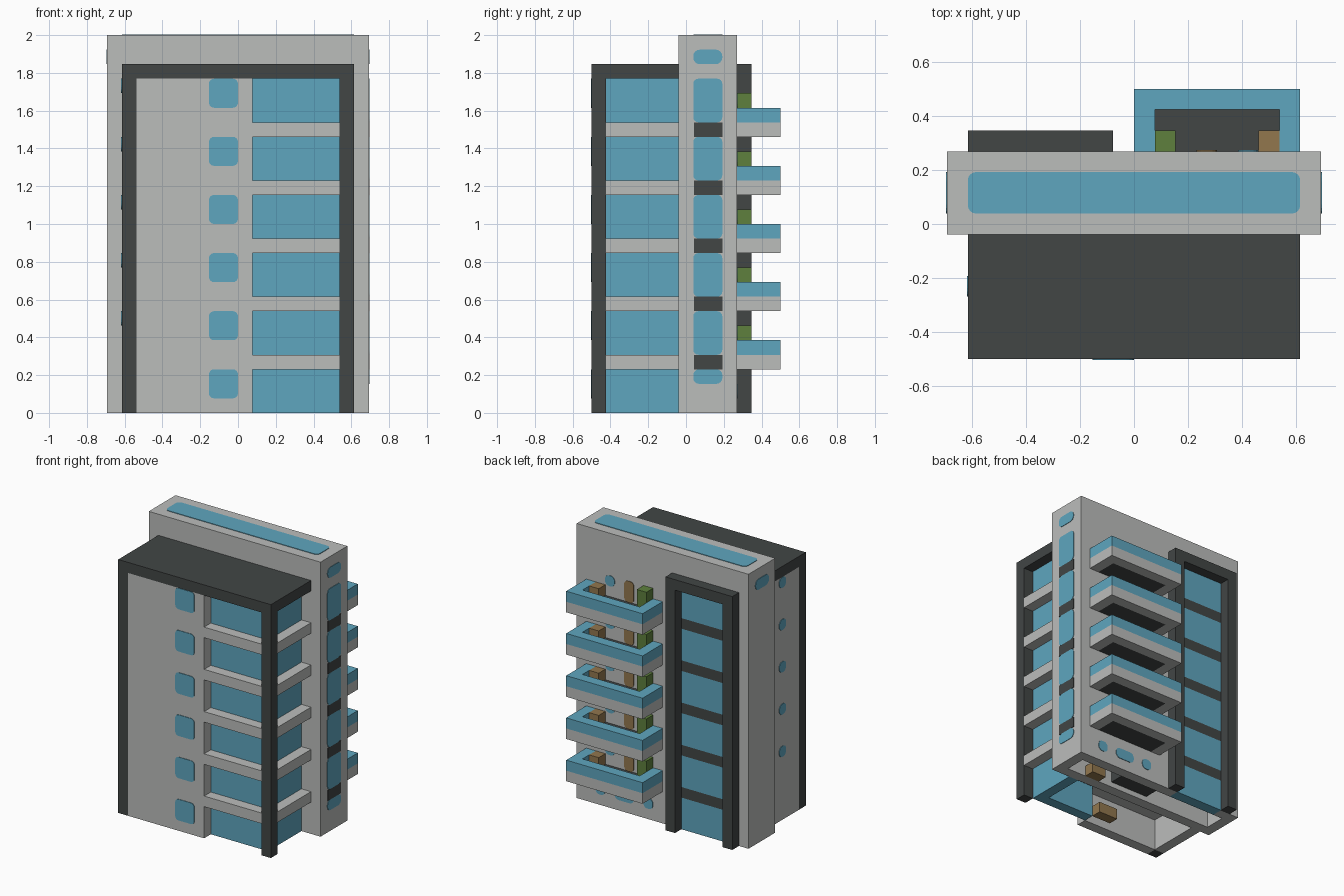
import bpy
import bmesh
import math

if "Cube" in bpy.data.objects:
    bpy.data.objects.remove(bpy.data.objects["Cube"], do_unlink=True)

U = 1 / 13  # building module
FLOORS = range(3, 20, 4)


def material(name, r, g, b):
    m = bpy.data.materials.new(name)
    m.use_nodes = True
    m.diffuse_color = (r, g, b, 1)
    shader = next(n for n in m.node_tree.nodes if n.type == 'BSDF_PRINCIPLED')
    shader.inputs["Base Color"].default_value = (r, g, b, 1)
    shader.inputs["Roughness"].default_value = 0.8
    return m


GREY = material("concrete grey", 0.50, 0.51, 0.50)
GLASS = material("glass blue", 0.114, 0.38, 0.52)
DARK = material("dark cladding", 0.054, 0.061, 0.060)
GREEN = material("plant green", 0.112, 0.216, 0.048)
BROWN = material("wood brown", 0.287, 0.184, 0.076)


def extrude(name, points, offset, mat):
    """Flat polygon pushed along an offset; sizes are in modules."""
    bm = bmesh.new()
    face = bm.faces.new([bm.verts.new([c * U for c in p]) for p in points])
    out = bmesh.ops.extrude_face_region(bm, geom=[face])
    new = [v for v in out["geom"] if isinstance(v, bmesh.types.BMVert)]
    bmesh.ops.translate(bm, verts=new, vec=[c * U for c in offset])
    bmesh.ops.recalc_face_normals(bm, faces=bm.faces)
    mesh = bpy.data.meshes.new(name)
    bm.to_mesh(mesh)
    bm.free()
    mesh.materials.append(mat)
    obj = bpy.data.objects.new(name, mesh)
    bpy.context.collection.objects.link(obj)
    return obj


def prism(name, outline, z0, z1, mat):
    return extrude(name, [(x, y, z0) for x, y in outline], (0, 0, z1 - z0), mat)


def box(name, x, y, z, mat):
    outline = [(x[0], y[0]), (x[1], y[0]), (x[1], y[1]), (x[0], y[1])]
    return prism(name, outline, z[0], z[1], mat)


def plate(name, axis, side, level, a, b, mat, r=0.0):
    """Thin panel, optionally with rounded corners, on a wall facing side * axis."""
    corners = [(a[1], b[1], 1, 1), (a[0], b[1], -1, 1),
               (a[0], b[0], -1, -1), (a[1], b[0], 1, -1)]
    flat = []
    for k, (p, q, sp, sq) in enumerate(corners):
        for step in range(5 if r else 1):
            t = math.pi / 2 * (k + step / 4)
            flat.append((p + r * (math.cos(t) - sp), q + r * (math.sin(t) - sq))
                        if r else (p, q))
    points = []
    for p, q in flat:
        co = [p, q]
        co.insert(axis, level)
        points.append(co)
    offset = [0, 0, 0]
    offset[axis] = side * 0.05
    return extrude(name, points, offset, mat)


# Tall central slab, open at ground level behind its outer walls
box("central_slab", (-9, 9), (-0.5, 3.5), (3, 26), GREY)
box("slab_front_wall", (-9, 9), (-0.5, 0.5), (0, 3), GREY)
for x in (-9, 8):
    box("slab_end_wall", (x, x + 1), (0.5, 2.5), (0, 3), GREY)
box("slab_back_wall_right", (-9, -7), (2.5, 3.5), (0, 3), GREY)
box("slab_back_wall_left", (-2, 9), (2.5, 3.5), (0, 3), GREY)
box("lobby_back_glass", (-7, -2), (2.5, 3.5), (0, 3), GLASS)

# Slab roof light and end windows
plate("roof_light", 2, 1, 26, (-8, 8), (0.5, 2.5), GLASS, 0.4)
for side in (-1, 1):
    plate("slab_top_window", 0, side, 9 * side, (0.5, 2.5), (24, 25), GLASS, 0.45)
for z in FLOORS:
    plate("end_window", 0, 1, 9, (0.5, 2.5), (z + 1, min(z + 4, 23)), GLASS, 0.35)
    plate("end_spandrel", 0, 1, 9, (0.55, 2.5), (z, z + 1), DARK)
plate("end_window_low", 0, 1, 9, (0.5, 2.5), (2, 3), GLASS, 0.4)

# Front block: dark frame, grey walls, glass corner
box("front_roof", (-8, 8), (-6.5, -0.5), (23, 24), DARK)
for x in (-8, 7):
    box("front_column", (x, x + 1), (-6.5, -5.5), (0, 23), DARK)
box("front_wall", (-7, 1), (-6.5, -5.5), (0, 23), GREY)
box("front_side_wall", (-8, -7), (-5.5, -0.5), (0, 23), GREY)
box("glass_core", (-7, 7), (-5.5, -0.5), (4, 23), GLASS)
box("ground_ceiling", (-7, 7), (-5.5, -0.5), (3, 4), GREY)
box("lobby_front_glass", (1, 7), (-5.5, -4.5), (0, 3), GLASS)
box("lobby_side_glass", (6, 7), (-4.5, -0.5), (0, 3), GLASS)
ledge = [(1, -6.5), (7, -6.5), (7, -5.5), (8, -5.5), (8, -0.5), (6.9, -0.5),
         (6.9, -5.4), (1, -5.4)]
for z in FLOORS:
    prism("floor_ledge", ledge, z, z + 1, GREY)
    plate("side_wall_window", 0, -1, -8, (-3.5, -2.5), (z + 3, z + 4), GLASS, 0.42)
for z in range(1, 22, 4):
    plate("front_window", 1, -1, -6.5, (-2, 0), (z, z + 2), GLASS, 0.35)

# Back portal with banded glazing
for x in (-8, -2):
    box("portal_column", (x, x + 1), (3.5, 4.5), (0, 23), DARK)
box("portal_beam", (-8, -1), (3.5, 4.5), (23, 24), DARK)
plate("portal_glass", 1, 1, 3.5, (-7, -2), (0, 3), GLASS)
for z in FLOORS:
    plate("portal_band", 1, 1, 3.5, (-7, -2), (z, z + 1), DARK)
    plate("portal_glass", 1, 1, 3.5, (-7, -2), (z + 1, min(z + 4, 23)), GLASS)

# Back balconies with planting, seat, door and window
rim = [(0, 3.5), (0, 6.5), (8, 6.5), (8, 3.5), (7, 3.5), (7, 5.5), (1, 5.5), (1, 3.5)]
for z in FLOORS:
    prism("balcony_edge", rim, z, z + 1, GREY)
    prism("balcony_rail", rim, z + 1, z + 2, GLASS)
    box("balcony_floor", (1, 7), (3.5, 5.5), (z, z + 1), DARK)
    box("balcony_plant", (1, 2), (3.5, 4.5), (z + 1, z + 3), GREEN)
    box("balcony_seat", (6, 7), (3.5, 4.5), (z + 1, z + 2), BROWN)
    plate("balcony_door", 1, 1, 3.5, (3, 4), (z + 1, z + 3), BROWN, 0.35)
    plate("balcony_window", 1, 1, 3.5, (5, 6), (z + 2, z + 3), GLASS, 0.42)

# Ground floor back windows and lobby furniture
for x0, x1 in ((1, 2), (3, 5), (6, 7)):
    plate("ground_window", 1, 1, 3.5, (x0, x1), (1, 2), GLASS, 0.42)
box("lobby_bench", (4.5, 6), (0.5, 1.5), (0, 1), BROWN)
box("lobby_desk", (-1, 1), (-4.5, -3.5), (0, 1), BROWN)
box("lift_core", (-1, 3), (0.5, 2), (0.5, 3), DARK)
